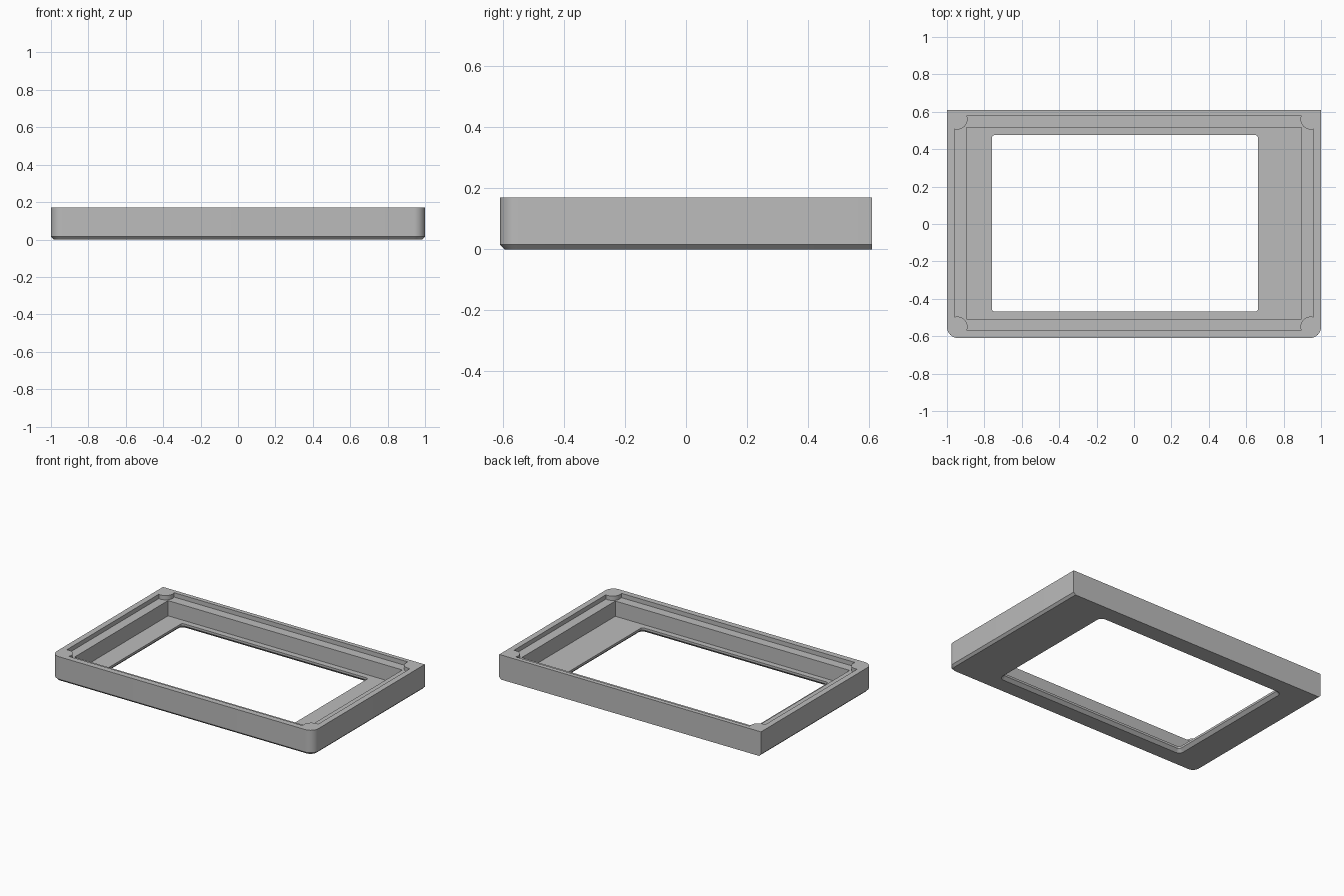
import bpy
import bmesh
from math import acos, asin, cos, sin, pi, radians

cube = bpy.data.objects.get("Cube")
if cube:
    bpy.data.objects.remove(cube, do_unlink=True)

HEIGHT, LEDGE_Z, FLOOR_Z = 0.17, 0.14, 0.035
CORNERS = [(-1, -1), (1, -1), (1, 1), (-1, 1)]

grey = bpy.data.materials.new("plain grey")
grey.use_nodes = True
colour = (0.5, 0.5, 0.5, 1)
grey.diffuse_color = colour
grey.node_tree.nodes["Principled BSDF"].inputs["Base Color"].default_value = colour


def rounded_rect(x0, x1, y0, y1, front_r=0.0, back_r=0.0, steps=8):
    """Counter-clockwise outline with separate front and back corner radii."""
    points = []
    for i, (sx, sy) in enumerate(CORNERS):
        r = front_r if sy < 0 else back_r
        cx = x1 - r if sx > 0 else x0 + r
        cy = y1 - r if sy > 0 else y0 + r
        for k in range(steps + 1 if r else 1):
            a = pi + (i + k / steps) * pi / 2
            points.append((cx + r * cos(a), cy + r * sin(a)))
    return points


def bossed_rect(x0, x1, y0, y1, ox, oy, r, steps=14):
    """Rectangle whose corners are bitten by round screw bosses."""
    points = []
    for sx, sy in CORNERS:
        cx = (x1 if sx > 0 else x0) - sx * ox
        cy = (y1 if sy > 0 else y0) - sy * oy
        start, end = -asin(oy / r), acos(-ox / r)
        if sx * sy > 0:
            start, end = end, start
        for k in range(steps + 1):
            t = start + (end - start) * k / steps
            points.append((cx - sx * r * cos(t), cy - sy * r * sin(t)))
    return points


def loft(name, sections):
    """Closed solid through (outline, z) sections, bottom to top."""
    bm = bmesh.new()
    rings = [[bm.verts.new((x, y, z)) for x, y in outline] for outline, z in sections]
    bm.faces.new(rings[0][::-1])
    bm.faces.new(rings[-1])
    for low, high in zip(rings, rings[1:]):
        for i in range(len(low)):
            j = (i + 1) % len(low)
            bm.faces.new((low[i], low[j], high[j], high[i]))
    mesh = bpy.data.meshes.new(name)
    bm.to_mesh(mesh)
    bm.free()
    mesh.materials.append(grey)
    obj = bpy.data.objects.new(name, mesh)
    bpy.context.collection.objects.link(obj)
    return obj


# Outer shell: rounded front corners, bottom chamfer on front and sides
c = 0.015
full = rounded_rect(-1, 1, -0.61, 0.61, front_r=0.06)
foot = rounded_rect(-1 + c, 1 - c, -0.61 + c, 0.61, front_r=0.06 - c)
frame = loft("bezel_frame", [(foot, 0), (full, c), (full, HEIGHT)])

# Shallow recess around the rim, leaving the corner bosses
recess = bossed_rect(-0.96, 0.96, -0.57, 0.58, 0.015, 0.02, 0.055)
# Deep cavity down to the floor
cavity = rounded_rect(-0.895, 0.895, -0.507, 0.515)


# Window, flared outward on the underside
def window(grow):
    return rounded_rect(-0.76 - grow, 0.663 + grow, -0.468 - grow, 0.475 + grow,
                        front_r=0.015 + grow, back_r=0.015 + grow)


cutters = [
    loft("recess_cutter", [(recess, LEDGE_Z), (recess, HEIGHT + 0.1)]),
    loft("cavity_cutter", [(cavity, FLOOR_Z), (cavity, HEIGHT + 0.1)]),
    loft("window_cutter", [(window(0.02), -0.1), (window(0.02), 0),
                           (window(0), 0.02), (window(0), HEIGHT + 0.1)]),
]

# Cut the openings and remove the cutters
bpy.ops.object.select_all(action="DESELECT")
bpy.context.view_layer.objects.active = frame
frame.select_set(True)
for cutter in cutters:
    cutter.hide_render = True
    cut = frame.modifiers.new(cutter.name, "BOOLEAN")
    cut.operation = "DIFFERENCE"
    cut.solver = "EXACT"
    cut.object = cutter
    bpy.ops.object.modifier_apply(modifier=cut.name)
    bpy.data.objects.remove(cutter, do_unlink=True)

bpy.ops.object.shade_smooth_by_angle(angle=radians(30))
